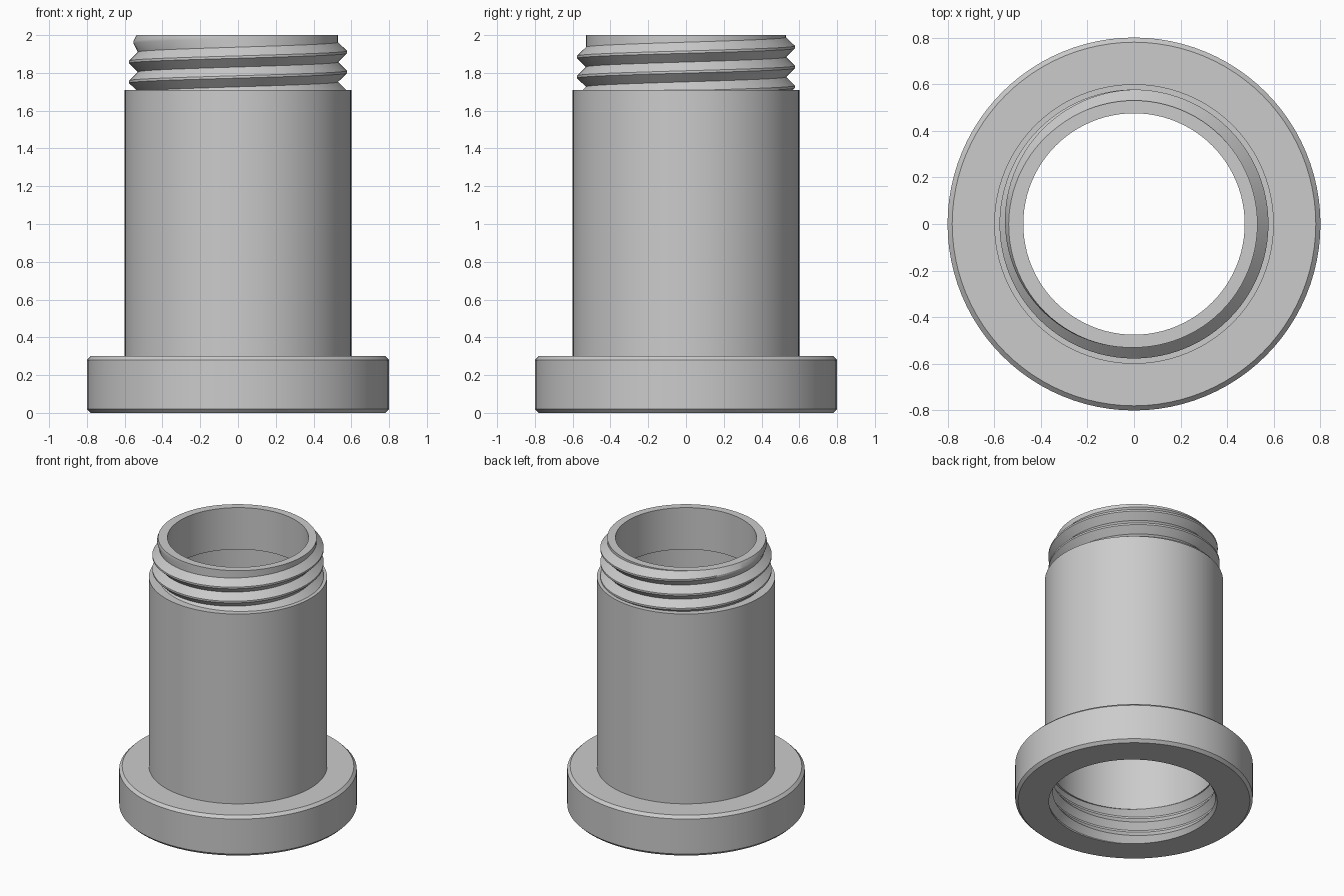
import bpy, bmesh, math

cube = bpy.data.objects.get("Cube")
if cube:
    bpy.data.objects.remove(cube, do_unlink=True)

SEGMENTS = 96
PITCH = 0.105
FLAT = 0.06  # half width of the crest, in pitches


def thread_column(turn, low, high, crest_z, root, depth, last=99.0):
    """Radius and height points of a helical thread at one angle (turn 0..1)."""
    def radius(z):
        u = (z - crest_z) / PITCH - turn
        n = round(u)
        fade = min(1.0, max(0.0, (last - (n + turn)) * 2))
        slope = min(1.0, (0.5 - abs(u - n)) / (0.5 - FLAT))
        return root + depth * fade * slope

    heights = [low]
    first = math.floor((low - crest_z) / PITCH) - 2
    final = math.ceil((high - crest_z) / PITCH) + 1
    for n in range(first, final + 1):
        for offset in (-0.5, -FLAT, FLAT):
            z = crest_z + (n + turn + offset) * PITCH
            heights.append(min(high, max(low, z)))
    heights.append(high)
    return [(radius(z), z) for z in heights]


def section(turn):
    """Closed wall section: flange, barrel, outer thread, bore, socket thread."""
    outside = [(0.78, 0), (0.8, 0.02), (0.8, 0.28), (0.78, 0.3),
               (0.6, 0.3), (0.6, 1.71)]
    neck = thread_column(turn, 1.71, 2.0, 1.70, 0.53, 0.047, last=2.75)
    bore = [(0.475, 2.0), (0.475, 1.69), (0.55, 1.69), (0.55, 0.25)]
    socket = thread_column(turn, 0.0, 0.25, 0.03, 0.547, 0.035)
    return outside + neck + bore + socket[::-1]


# Sweep the section around the axis
bm = bmesh.new()
columns = []
for i in range(SEGMENTS + 1):
    turn = i / SEGMENTS
    a = turn * math.tau
    columns.append([bm.verts.new((r * math.cos(a), r * math.sin(a), z))
                    for r, z in section(turn)])
for left, right in zip(columns, columns[1:]):
    count = len(left)
    for k in range(count):
        m = (k + 1) % count
        bm.faces.new((left[k], right[k], right[m], left[m]))
bmesh.ops.remove_doubles(bm, verts=bm.verts, dist=0.0001)
bmesh.ops.dissolve_degenerate(bm, edges=bm.edges, dist=0.0001)
bmesh.ops.recalc_face_normals(bm, faces=bm.faces)

mesh = bpy.data.meshes.new("threaded_sleeve")
bm.to_mesh(mesh)
bm.free()
sleeve = bpy.data.objects.new("threaded_sleeve", mesh)
bpy.context.collection.objects.link(sleeve)

# Plain grey finish
grey = bpy.data.materials.new("light_grey")
grey.use_nodes = True
colour = (0.6, 0.6, 0.6, 1)
grey.diffuse_color = colour
grey.node_tree.nodes["Principled BSDF"].inputs["Base Color"].default_value = colour
mesh.materials.append(grey)

bpy.ops.object.select_all(action='DESELECT')
sleeve.select_set(True)
bpy.context.view_layer.objects.active = sleeve
bpy.ops.object.shade_smooth_by_angle(angle=math.radians(30))
